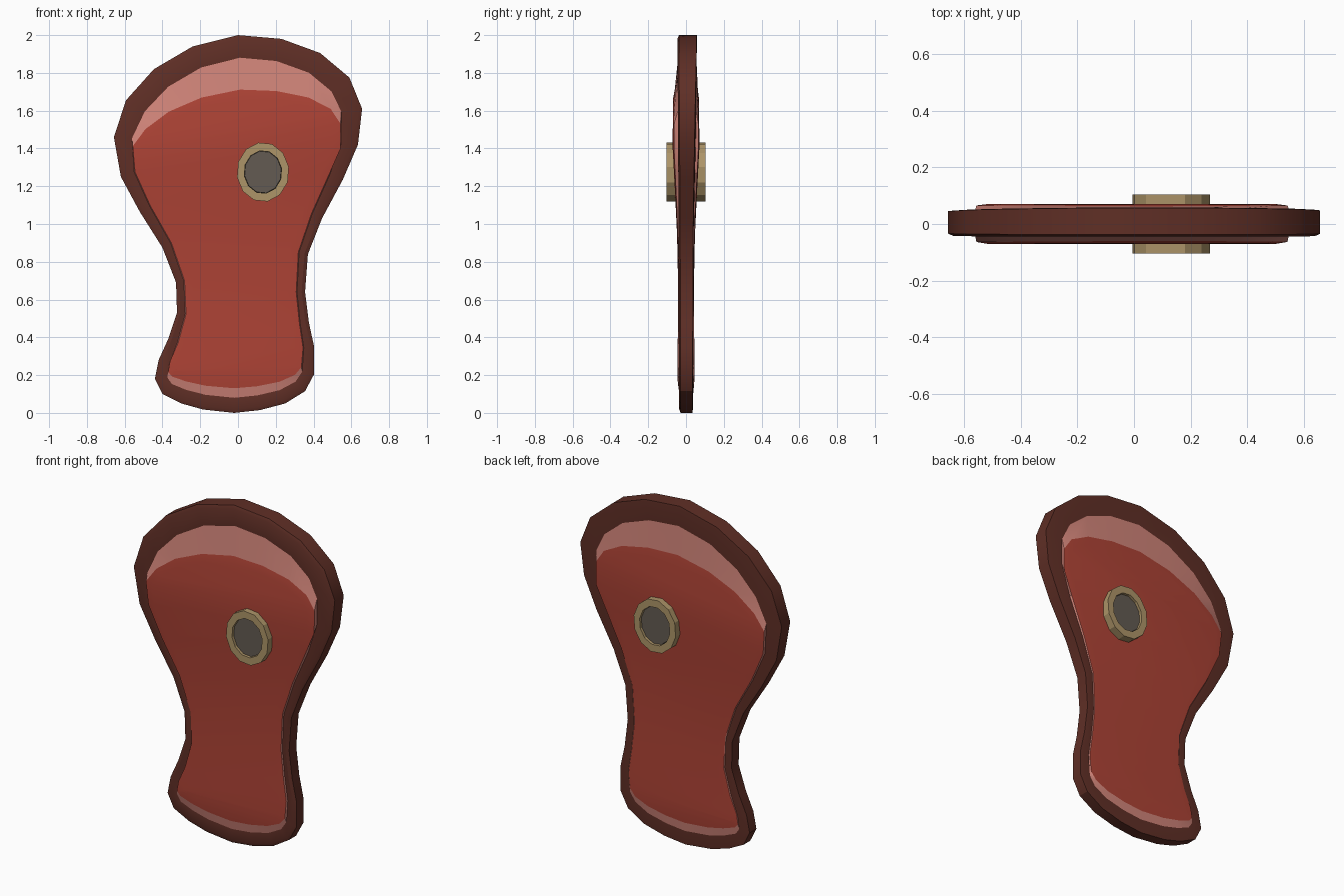
import bpy, bmesh, math
from mathutils import Vector

cube = bpy.data.objects.get("Cube")
if cube:
    bpy.data.objects.remove(cube, do_unlink=True)


def material(name, rgb):
    m = bpy.data.materials.new(name)
    m.use_nodes = True
    colour = (*rgb, 1)
    m.diffuse_color = colour
    m.node_tree.nodes["Principled BSDF"].inputs["Base Color"].default_value = colour
    return m


rind_brown = material("rind brown", (.115, .028, .019))
fat_pink = material("fat pink", (.63, .23, .19))
meat_red = material("meat red", (.42, .056, .036))
bone_tan = material("bone tan", (.42, .30, .14))
marrow_grey = material("marrow grey", (.125, .105, .085))


def ramp(x, *stops):
    """Piecewise linear value through (position, value) stops."""
    if x <= stops[0][0]:
        return stops[0][1]
    for (a, u), (b, v) in zip(stops, stops[1:]):
        if x <= b:
            return u + (v - u) * (x - a) / (b - a)
    return stops[-1][1]


# Outline of the cut, clockwise from the top; point i faces point -i
outline = [Vector(p) for p in (
    (0, 2), (.23, 1.98), (.435, 1.905), (.59, 1.775), (.657, 1.61), (.635, 1.42),
    (.555, 1.235), (.445, 1.03), (.37, .84), (.355, .64), (.375, .48), (.403, .35),
    (.403, .205), (.355, .115), (.25, .05), (.117, .015), (-.02, 0), (-.185, .018),
    (-.3, .05), (-.4, .1), (-.44, .18), (-.42, .28), (-.37, .39), (-.323, .53),
    (-.328, .69), (-.4, .875), (-.52, 1.065), (-.62, 1.25), (-.657, 1.46),
    (-.593, 1.655), (-.445, 1.82), (-.24, 1.94))]
N = len(outline)


def inset(ring, width):
    """Move every point inwards by width(point)."""
    result = []
    for i, p in enumerate(ring):
        t = (ring[(i + 1) % N] - ring[i - 1]).normalized()
        result.append(p + Vector((t.y, -t.x)) * width(p))
    return result


def rind_width(p):
    return ramp(p.y, (0, .08), (.2, .065), (.5, .045), (.7, .042), (1, .055),
                (1.25, .075), (1.5, .1), (1.7, .12))


def fat_edge(p):
    # Fat is a crescent at the top and a thin one at the bottom
    arch = math.sqrt(max(0, 1 - (p.x / .59) ** 2))
    drop = .165 * arch * ramp(p.y, (1.3, 0), (1.5, 1))
    rise = ramp(p.y, (.08, .047), (.13, .04), (.24, .02), (.32, 0))
    return p + Vector((0, rise - drop))


def edge_depth(z, side):
    if side < 0:
        return ramp(z, (0, .028), (1, .031), (1.9, .037))
    return ramp(z, (0, .034), (1, .038), (1.5, .046), (2, .057))


def crest(z):
    return ramp(z, (0, .036), (.2, .046), (.7, .04), (1, .048),
                (1.4, .071), (1.65, .069), (1.9, .055))


def place(ring, side, bulge, extra=0):
    """Lift a flat ring to its depth on the front (-1) or back (1)."""
    result = []
    for p in ring:
        edge = edge_depth(p.y, side)
        depth = edge + (max(crest(p.y), edge) - edge) * bulge + extra
        result.append((p.x, side * depth, p.y))
    return result


def build(name, rings, mat, cap=None, loop=False, angle=40):
    """Bridge successive rings; cap the last with cross strips or one face."""
    bm = bmesh.new()
    loops = [[bm.verts.new(p) for p in r] for r in rings]
    n = len(loops[0])
    pairs = list(zip(loops, loops[1:])) + ([(loops[-1], loops[0])] if loop else [])
    for a, b in pairs:
        for i in range(n):
            j = (i + 1) % n
            bm.faces.new((a[i], a[j], b[j], b[i]))
    last = loops[-1]
    if cap == "strips":
        half = n // 2
        for i in range(half):
            quad = (last[i], last[i + 1], last[-i - 1], last[-i % n])
            bm.faces.new(list(dict.fromkeys(quad)))
    elif cap == "flat":
        bm.faces.new(last)
    bmesh.ops.recalc_face_normals(bm, faces=bm.faces)
    # Open shells face away from the middle of the slab
    if not loop and sum(f.normal.y * f.calc_area() * f.calc_center_median().y
                        for f in bm.faces) < 0:
        bmesh.ops.reverse_faces(bm, faces=bm.faces)
    mesh = bpy.data.meshes.new(name)
    bm.to_mesh(mesh)
    bm.free()
    mesh.materials.append(mat)
    ob = bpy.data.objects.new(name, mesh)
    bpy.context.collection.objects.link(ob)
    bpy.ops.object.select_all(action="DESELECT")
    ob.select_set(True)
    bpy.context.view_layer.objects.active = ob
    bpy.ops.object.shade_smooth_by_angle(angle=math.radians(angle))
    return ob


shoulder = inset(outline, lambda p: .018)
rim = inset(outline, rind_width)
seam = [fat_edge(p) for p in inset(rim, lambda p: .004)]
dome = inset(seam, lambda p: .045)

# Rind: closed band around the slab, chamfered at the front
build("rind", [place(rim, -1, .25), place(shoulder, -1, 0, .008), place(outline, -1, 0),
               place(outline, 1, 0), place(shoulder, 1, 0, .002), place(rim, 1, .25)],
      rind_brown, loop=True, angle=30)

# Fat crescents and meat on both faces
for side, label in ((-1, "front"), (1, "back")):
    build(label + "_fat", [place(rim, side, .25), place(seam, side, .8)], fat_pink)
    build(label + "_meat", [place(seam, side, .8), place(dome, side, 1)], meat_red,
          cap="strips")


# Bone: twelve-sided ring through the slab, with marrow set into both ends
def oval(rx, rz, y, sides=12):
    angles = [math.radians(10) + math.tau * k / sides for k in range(sides)]
    return [(.132 + rx * math.cos(a), y, 1.275 + rz * math.sin(a)) for a in angles]


build("bone", [oval(.139, .158, -.104), oval(.139, .158, .104),
               oval(.1, .114, .104), oval(.1, .114, -.104)],
      bone_tan, loop=True, angle=20)
for side, label in ((-1, "front"), (1, "back")):
    build(label + "_marrow", [oval(.1, .114, side * .08), oval(.098, .112, side * .09)],
          marrow_grey, cap="flat", angle=20)
